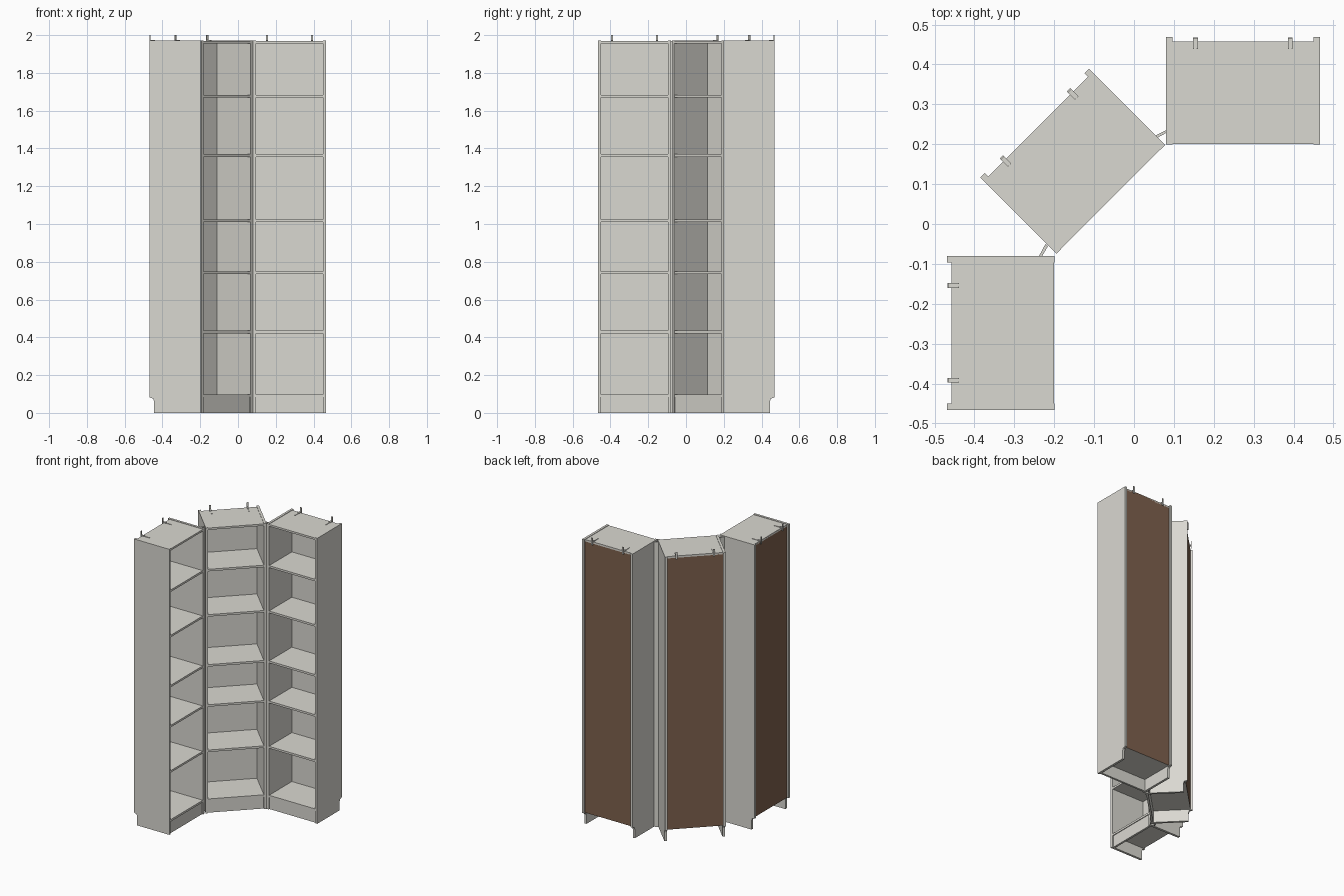
import bpy
import bmesh
from math import radians
from mathutils import Matrix, Vector

cube = bpy.data.objects.get("Cube")
if cube:
    bpy.data.objects.remove(cube, do_unlink=True)


def make_material(name, color):
    mat = bpy.data.materials.new(name)
    mat.use_nodes = True
    mat.diffuse_color = (*color, 1)
    mat.node_tree.nodes["Principled BSDF"].inputs["Base Color"].default_value = (*color, 1)
    return mat


WHITE = make_material("warm white", (0.70, 0.69, 0.64))
BROWN = make_material("brown board", (0.21, 0.12, 0.075))

WIDTH, DEPTH, HEIGHT, BOARD = 0.386, 0.27, 1.972, 0.016
INNER = WIDTH / 2 - BOARD
BACK = 0.258


def prism(name, outline, axes, start, length, place, mat=WHITE):
    """Extrude an outline drawn on two axes along the third one."""
    third = 3 - sum(axes)
    bm = bmesh.new()
    verts = []
    for a, b in outline:
        co = Vector((0, 0, 0))
        co[axes[0]], co[axes[1]], co[third] = a, b, start
        verts.append(bm.verts.new(co))
    face = bm.faces.new(verts)
    new = bmesh.ops.extrude_face_region(bm, geom=[face])["geom"]
    shift = Vector((0, 0, 0))
    shift[third] = length
    bmesh.ops.translate(bm, vec=shift, verts=[v for v in new if isinstance(v, bmesh.types.BMVert)])
    bmesh.ops.recalc_face_normals(bm, faces=bm.faces)
    mesh = bpy.data.meshes.new(name)
    bm.to_mesh(mesh)
    bm.free()
    mesh.materials.append(mat)
    obj = bpy.data.objects.new(name, mesh)
    obj.matrix_world = place
    bpy.context.collection.objects.link(obj)
    return obj


def board(name, x, y, z, place, mat=WHITE):
    """Box given by its (low, high) range on each axis."""
    outline = [(x[0], y[0]), (x[1], y[0]), (x[1], y[1]), (x[0], y[1])]
    return prism(name, outline, (0, 1), z[0], z[1] - z[0], place, mat)


def bookcase(prefix, origin, angle):
    place = Matrix.Translation((*origin, 0)) @ Matrix.Rotation(radians(angle), 4, "Z")
    # side panels, notched at the lower back for a skirting board
    profile = [(0, 0), (0.245, 0), (0.245, 0.06), (0.25, 0.076), (DEPTH, 0.082),
               (DEPTH, HEIGHT), (0, HEIGHT)]
    for side, x in (("right", -WIDTH / 2), ("left", INNER)):
        prism(f"{prefix}_{side}_side", profile, (1, 2), x, BOARD, place)
    span = (-INNER, INNER)
    # top, shelves, base and plinth
    board(f"{prefix}_top", span, (0.001, BACK), (HEIGHT - 0.016, HEIGHT - 0.003), place)
    for i, z in enumerate((0.097, 0.435, 0.748, 1.025, 1.37, 1.683)):
        board(f"{prefix}_shelf_{i}", span, (0.003, BACK - 0.006), (z - 0.014, z), place)
    board(f"{prefix}_plinth", span, (0.008, 0.022), (0, 0.083), place)
    # back board: white inside, brown on the rear face
    back = board(f"{prefix}_back_board", span, (BACK - 0.006, BACK), (0.083, HEIGHT - 0.003), place)
    back.data.materials.append(BROWN)
    for face in back.data.polygons:
        if face.normal.y > 0.9:
            face.material_index = 1
    # wall brackets: upright plate, foot and strap
    for name, x in (("right", -0.119), ("left", 0.119)):
        board(f"{prefix}_{name}_bracket_plate", (x - 0.006, x + 0.006), (0.265, 0.269),
              (1.95, 2.0), place)
        board(f"{prefix}_{name}_bracket_foot", (x - 0.006, x + 0.006), (0.24, 0.267),
              (HEIGHT - 0.004, HEIGHT + 0.002), place)
        board(f"{prefix}_{name}_bracket_strap", (x - 0.003, x + 0.003), (0.2, 0.242),
              (HEIGHT - 0.004, HEIGHT), place)


bookcase("left_case", (0.273, 0.199), 0)
bookcase("corner_case", (-0.058, 0.062), 45)
bookcase("right_case", (-0.199, -0.273), 90)

# strips closing the wedge gaps between neighbouring cases
for name, outline in (
    ("left_joint_strip", [(0.054, 0.222), (0.08, 0.235), (0.08, 0.228), (0.06, 0.217)]),
    ("right_joint_strip", [(-0.238, -0.08), (-0.222, -0.05), (-0.216, -0.056), (-0.23, -0.08)]),
):
    prism(name, outline, (0, 1), 0, HEIGHT - 0.004, Matrix.Identity(4))
